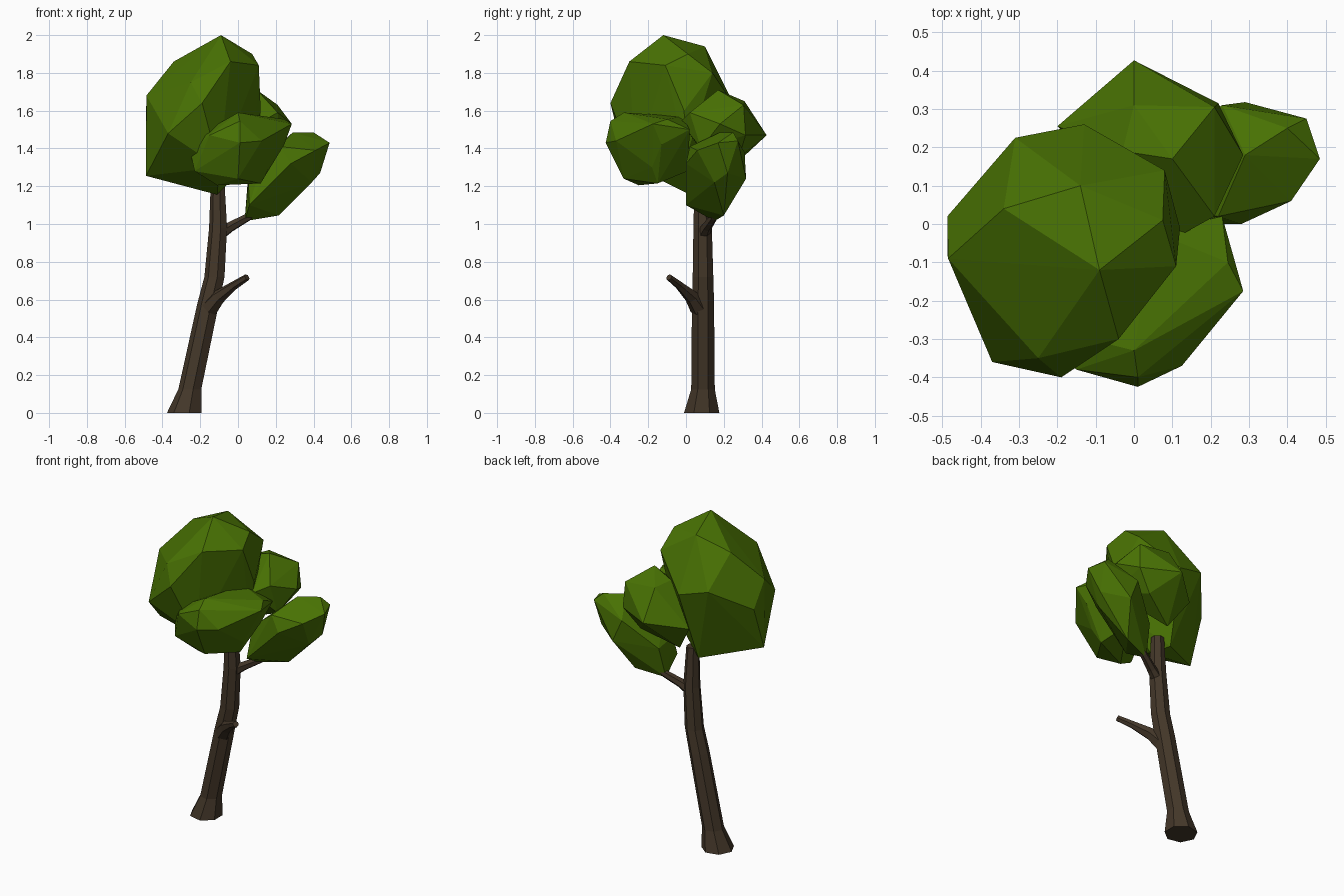
import bpy, bmesh, math
from mathutils import Vector


def material(name, rgb):
    m = bpy.data.materials.new(name)
    m.diffuse_color = (*rgb, 1)
    return m


leaf = material("leaf green", (0.066, 0.168, 0.001))
bark = material("bark brown", (0.057, 0.038, 0.022))


def finish(bm, name, mat):
    bmesh.ops.recalc_face_normals(bm, faces=bm.faces[:])
    me = bpy.data.meshes.new(name)
    bm.to_mesh(me)
    bm.free()
    me.materials.append(mat)
    ob = bpy.data.objects.new(name, me)
    bpy.context.collection.objects.link(ob)
    return ob


def limb(name, path, sides, level=False):
    """Tapered faceted tube; path items are (x, y, z, radius)."""
    bm = bmesh.new()
    pts = [Vector(p[:3]) for p in path]
    rings = []
    for i, p in enumerate(path):
        d = pts[min(i + 1, len(pts) - 1)] - pts[max(i - 1, 0)]
        if level:
            d = Vector((0, 0, 1))
        q = Vector((0, 0, 1)).rotation_difference(d.normalized())
        ring = []
        for k in range(sides):
            a = 2 * math.pi * (k + 0.5) / sides
            ring.append(bm.verts.new(
                pts[i] + q @ Vector((math.cos(a), math.sin(a), 0)) * p[3]))
        rings.append(ring)
    for a, b in zip(rings, rings[1:]):
        for k in range(sides):
            j = (k + 1) % sides
            bm.faces.new((a[k], a[j], b[j], b[k]))
    bm.faces.new(rings[0][::-1])
    bm.faces.new(rings[-1])
    return finish(bm, name, bark)


def clump(name, corners):
    """Faceted leaf mass: convex hull around its main corners."""
    bm = bmesh.new()
    for c in corners:
        bm.verts.new(c)
    bmesh.ops.convex_hull(bm, input=bm.verts[:])
    loose = [v for v in bm.verts if not v.link_faces]
    bmesh.ops.delete(bm, geom=loose, context='VERTS')
    return finish(bm, name, leaf)


# Leaning trunk with flared foot
limb("trunk", [(-0.28, 0.083, 0.0, 0.096), (-0.252, 0.09, 0.125, 0.064),
               (-0.155, 0.09, 0.58, 0.060), (-0.122, 0.09, 0.72, 0.056),
               (-0.103, 0.088, 0.98, 0.050), (-0.106, 0.082, 1.225, 0.038)],
     7, level=True)

# Side branches
limb("bare_branch", [(-0.15, 0.07, 0.555, 0.05), (-0.10, 0.03, 0.615, 0.038),
                     (-0.02, -0.035, 0.675, 0.023), (0.048, -0.09, 0.718, 0.018)], 6)
limb("leafy_branch", [(-0.10, 0.09, 0.945, 0.036), (-0.04, 0.11, 0.985, 0.028),
                      (0.05, 0.145, 1.035, 0.022), (0.15, 0.17, 1.12, 0.018)], 6)

# Leaf masses
clump("crown_main", [
    (-0.09, -0.12, 2.0), (-0.14, 0.10, 1.94), (-0.34, 0.04, 1.86),
    (-0.04, -0.30, 1.86), (0.11, -0.11, 1.84), (0.075, 0.01, 1.90),
    (0.08, 0.14, 1.80), (-0.13, 0.26, 1.62), (-0.31, 0.225, 1.67),
    (-0.19, -0.40, 1.64), (-0.25, -0.35, 1.75), (-0.37, -0.36, 1.48),
    (-0.485, -0.09, 1.68), (-0.487, 0.02, 1.53), (-0.487, -0.08, 1.255),
    (-0.11, 0.02, 1.155), (-0.17, 0.12, 1.18), (-0.10, -0.27, 1.30),
    (0.12, -0.01, 1.60), (0.08, 0.0, 1.35)])
clump("crown_front", [
    (0.01, -0.425, 1.43), (-0.15, -0.38, 1.47), (0.01, -0.40, 1.545),
    (0.0, -0.33, 1.59), (0.245, -0.10, 1.555), (0.285, -0.175, 1.53),
    (0.23, 0.02, 1.50), (0.05, -0.02, 1.57), (0.125, -0.37, 1.44),
    (0.245, -0.13, 1.42), (0.165, -0.18, 1.30), (0.12, -0.15, 1.215),
    (-0.11, -0.25, 1.205), (-0.23, -0.30, 1.28), (-0.25, -0.27, 1.37),
    (-0.20, -0.28, 1.475), (0.0, -0.33, 1.24), (0.06, 0.01, 1.28)])
clump("crown_back", [
    (0.0, 0.427, 1.47), (0.22, 0.315, 1.47), (0.0, 0.31, 1.65),
    (0.10, 0.17, 1.71), (0.21, 0.305, 1.63), (0.285, 0.18, 1.53),
    (0.21, 0.02, 1.59), (0.12, -0.03, 1.54), (-0.20, 0.255, 1.42),
    (0.22, 0.08, 1.40), (0.12, 0.28, 1.35), (-0.09, 0.19, 1.25),
    (-0.03, 0.19, 1.66)])
clump("crown_right", [
    (0.29, 0.18, 1.485), (0.40, 0.25, 1.485), (0.45, 0.275, 1.44),
    (0.485, 0.17, 1.43), (0.41, 0.06, 1.39), (0.28, 0.0, 1.32),
    (0.22, 0.02, 1.41), (0.06, 0.0, 1.10), (0.035, 0.15, 1.015),
    (0.215, 0.20, 1.045), (0.39, 0.15, 1.22), (0.435, 0.22, 1.27),
    (0.23, 0.31, 1.38), (0.29, 0.318, 1.24), (0.05, 0.20, 1.21),
    (0.055, 0.05, 1.23), (0.13, 0.03, 1.34)])
